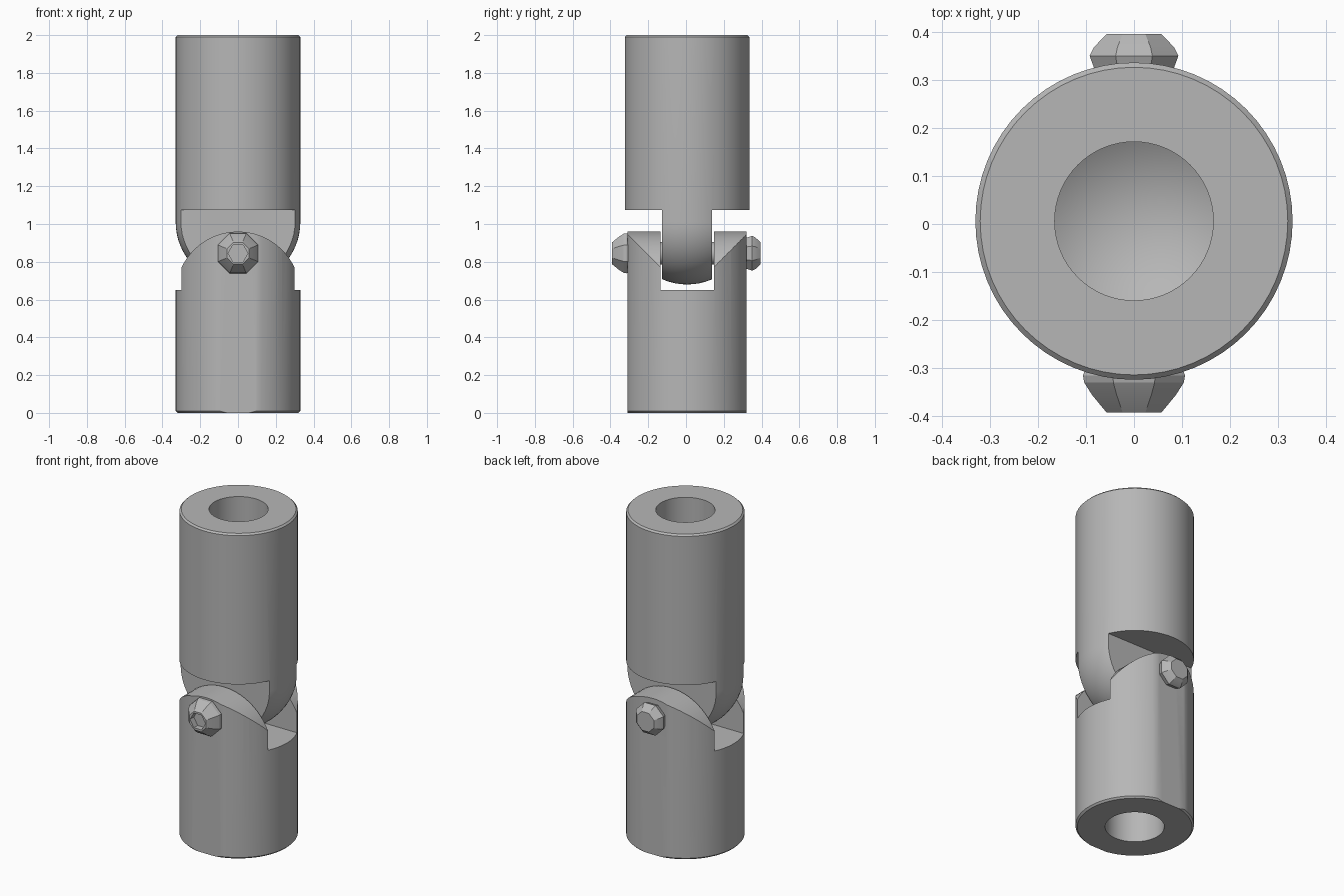
import bpy, bmesh, math
from mathutils import Vector, Matrix

cube = bpy.data.objects.get("Cube")
if cube:
    bpy.data.objects.remove(cube, do_unlink=True)

R = 0.33          # body radius
BORE = 0.165      # shaft hole radius
PIN_Z = 0.845     # height of the hinge pin
OFF_Y = 0.006     # axis offset of the bodies

steel = bpy.data.materials.new("grey steel")
steel.use_nodes = True
grey = (0.47, 0.47, 0.47, 1)
steel.diffuse_color = grey
steel.node_tree.nodes["Principled BSDF"].inputs["Base Color"].default_value = grey


def finish(name, bm):
    bmesh.ops.recalc_face_normals(bm, faces=bm.faces)
    mesh = bpy.data.meshes.new(name)
    bm.to_mesh(mesh)
    bm.free()
    mesh.materials.append(steel)
    obj = bpy.data.objects.new(name, mesh)
    bpy.context.collection.objects.link(obj)
    return obj


def lathe(name, profile, sides, matrix=Matrix(), turn=0.0):
    """Revolve (radius, height) points around z, then place the result."""
    bm = bmesh.new()
    verts = [bm.verts.new((r, 0, z)) for r, z in profile]
    edges = [bm.edges.new(pair) for pair in zip(verts, verts[1:])]
    bmesh.ops.spin(bm, geom=verts + edges, cent=(0, 0, 0), axis=(0, 0, 1),
                   angle=math.tau, steps=sides, use_duplicate=False)
    bmesh.ops.remove_doubles(bm, verts=bm.verts, dist=1e-5)
    bm.transform(matrix @ Matrix.Rotation(turn, 4, 'Z'))
    return finish(name, bm)


def box(name, lo, hi):
    lo, hi = Vector(lo), Vector(hi)
    bm = bmesh.new()
    bmesh.ops.create_cube(bm, size=1)
    for v in bm.verts:
        v.co = (lo + hi) / 2 + v.co * (hi - lo)
    return finish(name, bm)


def prism(name, outline, depth):
    """Extrude an x-z outline along y, centred."""
    bm = bmesh.new()
    face = bm.faces.new([bm.verts.new((x, -depth, z)) for x, z in outline])
    new = bmesh.ops.extrude_face_region(bm, geom=[face])["geom"]
    bmesh.ops.translate(bm, vec=(0, 2 * depth, 0),
                        verts=[g for g in new if isinstance(g, bmesh.types.BMVert)])
    return finish(name, bm)


def activate(obj):
    bpy.ops.object.select_all(action='DESELECT')
    obj.select_set(True)
    bpy.context.view_layer.objects.active = obj


def carve(obj, cutter, operation='DIFFERENCE'):
    activate(obj)
    mod = obj.modifiers.new("carve", 'BOOLEAN')
    mod.operation, mod.solver, mod.object = operation, 'EXACT', cutter
    bpy.ops.object.modifier_apply(modifier=mod.name)
    bpy.data.objects.remove(cutter, do_unlink=True)


def smooth(obj, degrees=30):
    activate(obj)
    bpy.ops.object.shade_smooth_by_angle(angle=math.radians(degrees))


# Upper yoke: bored cylinder with a round end, cut down to a central tongue
BALL_Z = 1.01
ball = [(R * math.sin(a), BALL_Z - R * math.cos(a))
        for a in (math.pi / 2 * i / 16 for i in range(17))]
ball[0] = (0, BALL_Z - R)
upper = lathe("upper_yoke", ball + [(R, 1.99), (R - 0.01, 2), (BORE, 2),
                                    (BORE, 1.5), (0, 1.4)], 64)
for s in (-1, 1):
    carve(upper, box("tongue_cutter", (-1, min(s * 0.132, s), 0.5),
                     (1, max(s * 0.132, s), 1.075)))

# Lower yoke: bored cylinder with side flats, arched ears and a slot
lower = lathe("lower_yoke", [(0, 0.5), (BORE, 0.4), (BORE, 0), (R - 0.01, 0),
                             (R, 0.01), (R, 1), (0, 1)][::-1], 64)
arch = [(R * math.cos(a), 0.63 + R * math.sin(a))
        for a in (math.radians(20 + 5 * i) for i in range(29))]
shoulder = arch[0][1]
carve(lower, prism("ear_arch", [(0.5, -0.1), (0.5, shoulder)] + arch +
                   [(-0.5, shoulder), (-0.5, -0.1)], 0.315), 'INTERSECT')
carve(lower, box("slot_cutter", (-1, -0.141, 0.65), (1, 0.141, 1.5)))

for body in (upper, lower):
    body.data.transform(Matrix.Translation((0, OFF_Y, 0)))
    smooth(body)

# Hinge pin running between the ears
along_y = Matrix.Translation((0, 0, PIN_Z)) @ Matrix.Rotation(math.pi / 2, 4, 'X')
pin = lathe("hinge_pin", [(0, -0.3), (0.06, -0.3), (0.06, 0.3), (0, 0.3)], 24, along_y)
smooth(pin)

# Faceted screw heads with hexagonal sockets
heads = {
    "front_screw": (1, [(0, 0.28), (0.1, 0.28), (0.115, 0.315), (0.112, 0.33),
                        (0.095, 0.355), (0.062, 0.392), (0, 0.392)]),
    "back_screw": (-1, [(0, 0.28), (0.075, 0.28), (0.092, 0.33), (0.1, 0.35),
                        (0.09, 0.368), (0.062, 0.395), (0, 0.395)]),
}
for name, (side, profile) in heads.items():
    place = along_y if side > 0 else along_y @ Matrix.Rotation(math.pi, 4, 'X')
    head = lathe(name, profile, 8, place, math.pi / 8)
    socket = lathe("socket_cutter", [(0, 0.355), (0.052, 0.355), (0.052, 0.5), (0, 0.5)],
                   6, place)
    carve(head, socket)
    smooth(head, 20)
